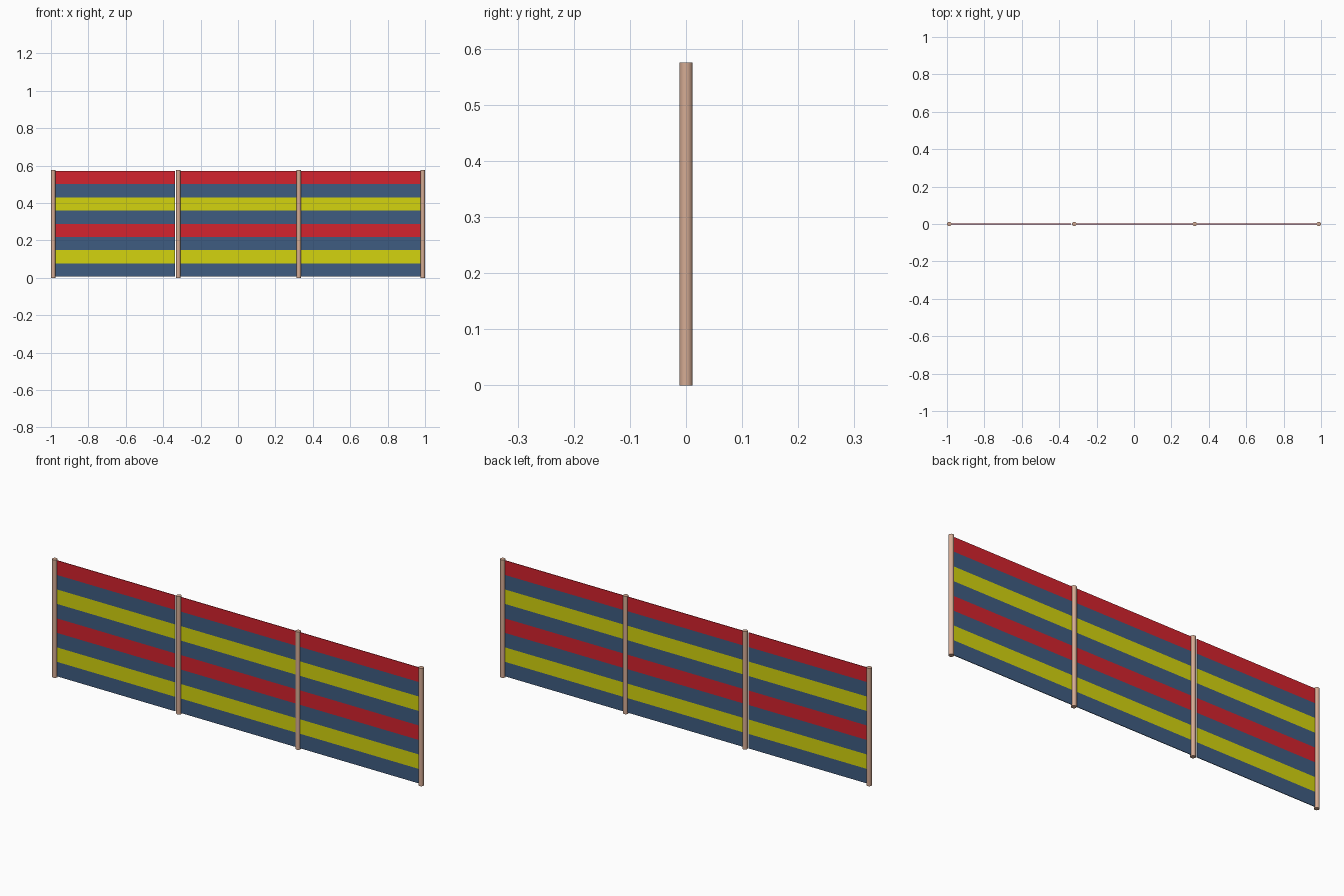
import bpy, bmesh

if "Cube" in bpy.data.objects:
    bpy.data.objects.remove(bpy.data.objects["Cube"])

HEIGHT = 0.575
RADIUS = 0.012
POLES = [-0.988, -0.319, 0.325, 0.988]
PANELS = [(-0.985, -0.338), (-0.319, 0.321), (0.329, 0.985)]
Z0, Z1, THICK = 0.006, 0.571, 0.003
STRIPES = 8


def material(name, rgb):
    m = bpy.data.materials.new(name)
    lin = [(c / 255 / 12.92) if c < 11 else ((c / 255 + 0.055) / 1.055) ** 2.4 for c in rgb]
    m.diffuse_color = (*lin, 1)
    m.use_nodes = True
    m.node_tree.nodes["Principled BSDF"].inputs["Base Color"].default_value = m.diffuse_color
    return m


wood = material("pale wood", (214, 172, 148))
red = material("red cloth", (212, 35, 46))
yellow = material("yellow cloth", (212, 212, 14))
blue = material("blue cloth", (63, 92, 129))

# Round wooden poles
for i, x in enumerate(POLES):
    bpy.ops.mesh.primitive_cylinder_add(vertices=16, radius=RADIUS, depth=HEIGHT,
                                        location=(x, 0, HEIGHT / 2))
    pole = bpy.context.object
    pole.name = f"pole_{i + 1}"
    pole.data.materials.append(wood)
    bpy.ops.object.shade_smooth_by_angle()

# Striped cloth panels, cut into eight bands and coloured by height
for i, (x0, x1) in enumerate(PANELS):
    bm = bmesh.new()
    bmesh.ops.create_cube(bm, size=1)
    for v in bm.verts:
        v.co = ((x0 + x1) / 2 + v.co.x * (x1 - x0), v.co.y * THICK,
                (Z0 + Z1) / 2 + v.co.z * (Z1 - Z0))
    band = (Z1 - Z0) / STRIPES
    for k in range(1, STRIPES):
        bmesh.ops.bisect_plane(bm, geom=bm.verts[:] + bm.edges[:] + bm.faces[:],
                               plane_co=(0, 0, Z0 + k * band), plane_no=(0, 0, 1))
    for f in bm.faces:
        k = min(STRIPES - 1, max(0, int((f.calc_center_median().z - Z0) / band)))
        # blue, yellow, blue, red, repeating upwards
        f.material_index = (0, 1, 0, 2)[k % 4]
    mesh = bpy.data.meshes.new(f"cloth_panel_{i + 1}")
    bm.to_mesh(mesh)
    bm.free()
    for m in (blue, yellow, red):
        mesh.materials.append(m)
    bpy.context.collection.objects.link(bpy.data.objects.new(mesh.name, mesh))
